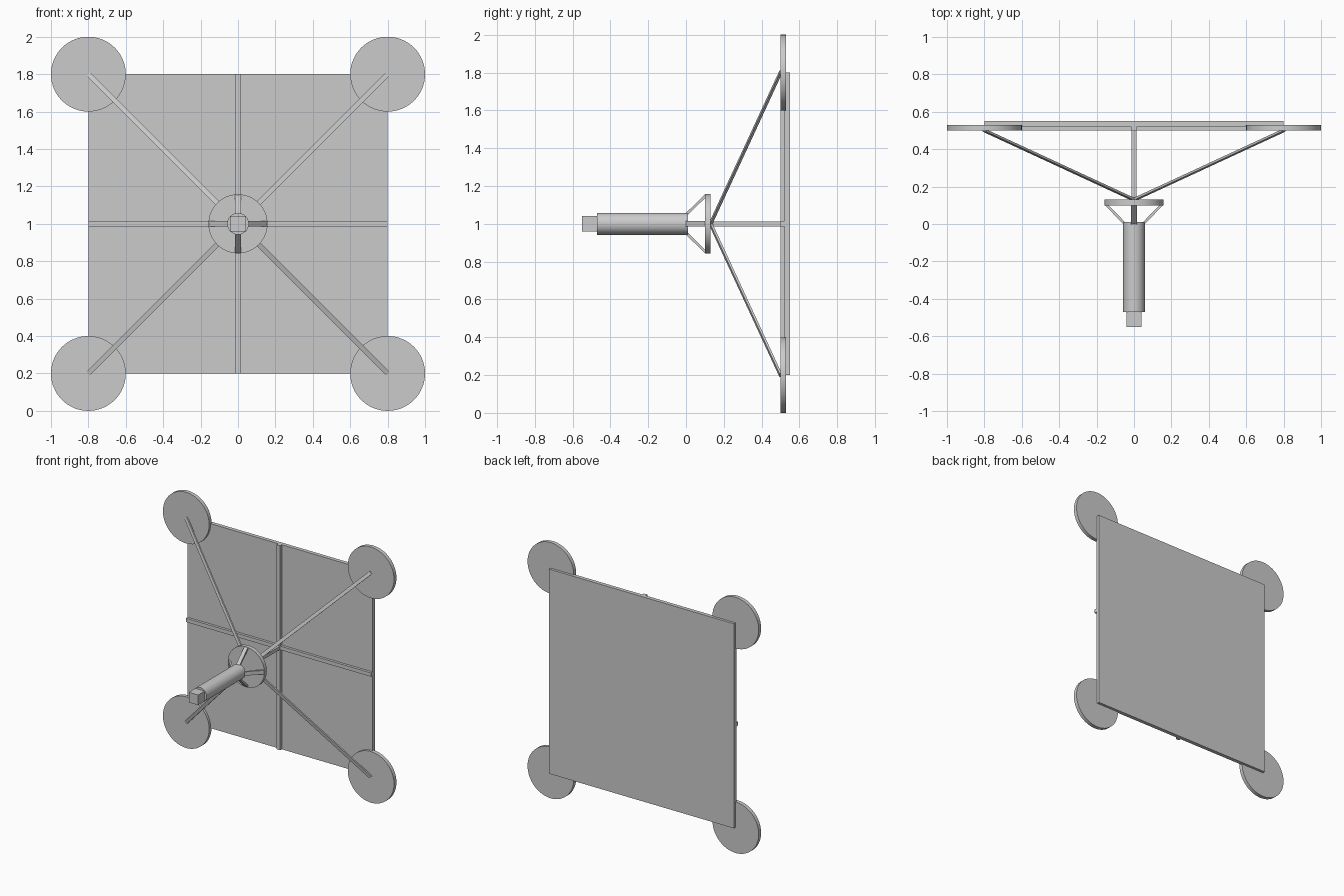
import bpy, math
from mathutils import Vector, Matrix

if "Cube" in bpy.data.objects:
    bpy.data.objects.remove(bpy.data.objects["Cube"])


def box(name, lo, hi):
    lo, hi = Vector(lo), Vector(hi)
    bpy.ops.mesh.primitive_cube_add(size=1)
    o = bpy.context.object
    o.name = name
    o.data.transform(Matrix.Translation((lo + hi) / 2) @ Matrix.Diagonal((*(hi - lo), 1)))
    return o


def disc(name, x, z, y0, y1, r, sides=64):
    bpy.ops.mesh.primitive_cylinder_add(vertices=sides, radius=r, depth=y1 - y0,
                                        location=(x, (y0 + y1) / 2, z),
                                        rotation=(math.pi / 2, 0, 0))
    o = bpy.context.object
    o.name = name
    bpy.ops.object.shade_smooth_by_angle(angle=math.radians(35))
    return o


def beam(name, p, q, side, width, thick):
    # flat bar from p to q, its width running along the side vector
    p, q = Vector(p), Vector(q)
    axis = (q - p).normalized()
    side = Vector(side).normalized()
    rot = Matrix((side, axis.cross(side), axis)).transposed().to_4x4()
    bpy.ops.mesh.primitive_cube_add(size=1)
    o = bpy.context.object
    o.name = name
    o.data.transform(Matrix.Diagonal((width, thick, (q - p).length, 1)))
    o.matrix_world = Matrix.Translation((p + q) / 2) @ rot
    return o


# Square back panel with cross ribs
box("back_panel", (-0.8, 0.52, 0.2), (0.8, 0.55, 1.8))
box("horizontal_rib", (-0.8, 0.5, 0.985), (0.8, 0.525, 1.015))
box("vertical_rib", (-0.015, 0.5, 0.2), (0.015, 0.525, 1.8))

# Corner discs and long diagonal struts
for sx in (-1, 1):
    for sz in (-1, 1):
        disc("corner_disc", sx * 0.8, 1 + sz * 0.8, 0.5, 0.53, 0.2)
        beam("long_strut", (sx * 0.8, 0.5, 1 + sz * 0.8), (0, 0.13, 1),
             (sx, 0, -sz), 0.026, 0.012)

# Central spine and hub disc
box("center_spine", (-0.013, 0.12, 0.987), (0.013, 0.51, 1.013))
disc("hub_disc", 0, 1, 0.1, 0.13, 0.158)

# Four short braces from the barrel to the hub
for i in range(4):
    a = i * math.pi / 2
    c, s = math.cos(a), math.sin(a)
    beam("hub_brace", (0.048 * c, 0.0, 1 + 0.048 * s),
         (0.15 * c, 0.105, 1 + 0.15 * s), (-s, 0, c), 0.03, 0.014)

# Barrel and its square end block
disc("barrel", 0, 1, -0.47, 0.01, 0.058, 32)
box("end_block", (-0.04, -0.55, 0.96), (0.04, -0.465, 1.04))
